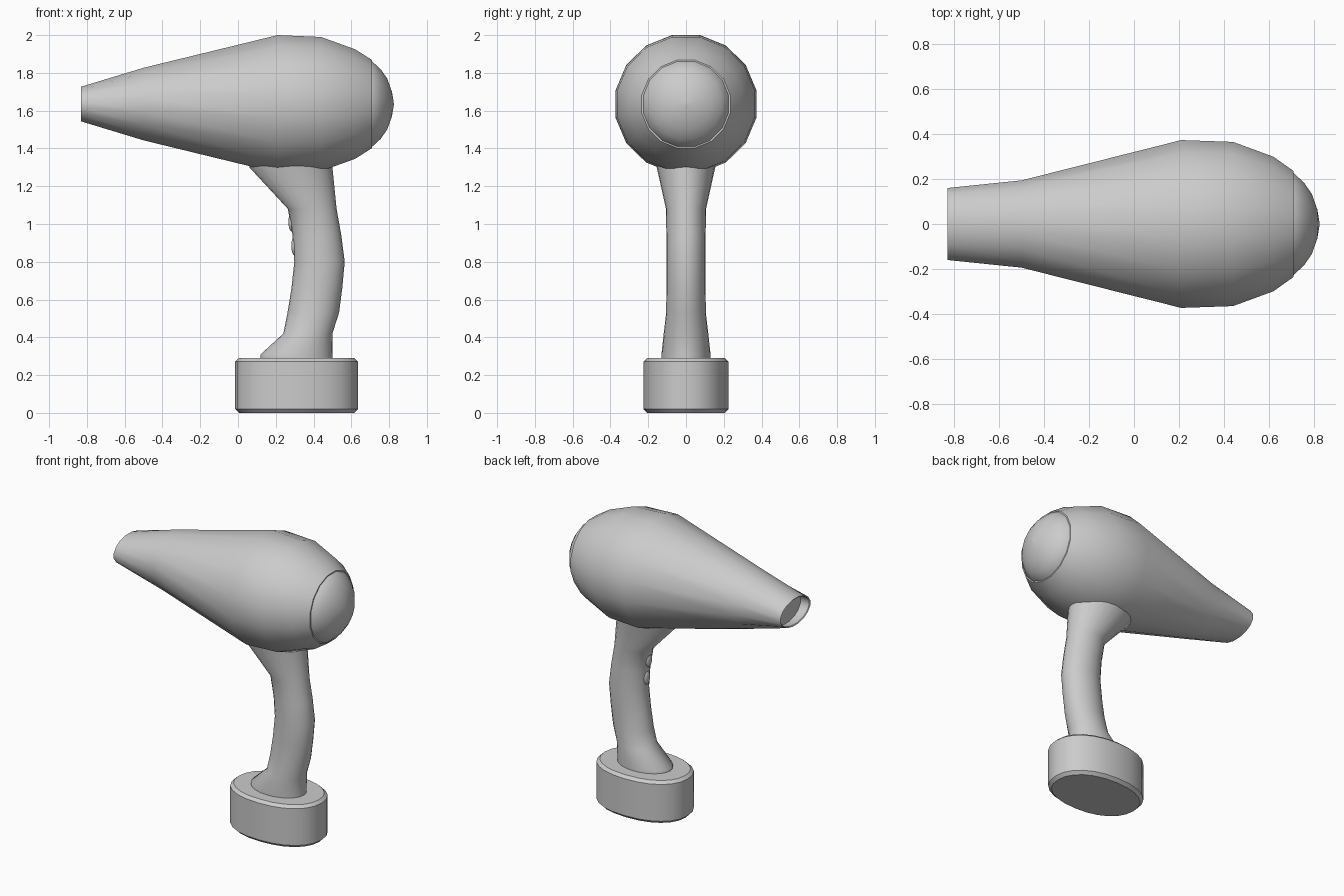
import bpy, bmesh, math
from mathutils import Vector

if "Cube" in bpy.data.objects:
    bpy.data.objects.remove(bpy.data.objects["Cube"])


def finish(name, bm, angle=40):
    bmesh.ops.recalc_face_normals(bm, faces=bm.faces[:])
    me = bpy.data.meshes.new(name)
    bm.to_mesh(me)
    bm.free()
    ob = bpy.data.objects.new(name, me)
    bpy.context.collection.objects.link(ob)
    bpy.ops.object.select_all(action='DESELECT')
    ob.select_set(True)
    bpy.context.view_layer.objects.active = ob
    bpy.ops.object.shade_smooth_by_angle(angle=math.radians(angle))
    return ob


def loft(name, rings, cap_start=True, cap_end=True, angle=40):
    """Skin a list of point loops that all have the same length."""
    bm = bmesh.new()
    loops = [[bm.verts.new(p) for p in ring] for ring in rings]
    n = len(loops[0])
    for a, b in zip(loops, loops[1:]):
        for i in range(n):
            j = (i + 1) % n
            bm.faces.new((a[i], a[j], b[j], b[i]))
    if cap_start:
        bm.faces.new(loops[0])
    if cap_end:
        bm.faces.new(loops[-1])
    return finish(name, bm, angle)


def x_ring(x, ry, rz, n=16, zc=1.635):
    # half-step rotated polygon, enlarged so its flats reach ry / rz
    k = 1 / math.cos(math.pi / n)
    return [Vector((x, ry * k * math.cos(t), zc + rz * k * math.sin(t)))
            for t in ((i + 0.5) * math.tau / n for i in range(n))]


def z_ring(z, x0, x1, ry, n=24, power=2.0):
    def s(v):
        return math.copysign(abs(v) ** (2 / power), v)
    xc, rx = (x0 + x1) / 2, (x1 - x0) / 2
    return [Vector((xc + rx * s(math.cos(t)), ry * s(math.sin(t)), z))
            for t in (i * math.tau / n for i in range(n))]


# Main barrel: recessed outlet disc, thin rim, flared body
body = [(-0.76, 0.152, 0.097), (-0.825, 0.153, 0.085), (-0.83, 0.16, 0.092),
        (-0.5, 0.194, 0.192), (0.21, 0.373, 0.365), (0.44, 0.365, 0.355),
        (0.62, 0.299, 0.29), (0.71, 0.235, 0.233)]
loft("dryer_body", [x_ring(*s) for s in body], angle=45)

# Domed rear cap
cap = [(0.70, 0.228, 0.228), (0.71, 0.226, 0.226), (0.755, 0.185, 0.185),
       (0.79, 0.135, 0.135), (0.815, 0.065, 0.065), (0.825, 0.004, 0.004)]
loft("rear_cap", [x_ring(*s) for s in cap], angle=45)

# Curved grip, flaring into the barrel and the foot
grip = [(0.28, 0.12, 0.50, 0.13), (0.31, 0.12, 0.50, 0.13),
        (0.42, 0.24, 0.50, 0.118), (0.53, 0.262, 0.535, 0.105),
        (0.66, 0.283, 0.552, 0.104), (0.80, 0.298, 0.565, 0.104),
        (0.94, 0.289, 0.547, 0.104), (1.08, 0.264, 0.522, 0.106),
        (1.30, 0.06, 0.50, 0.155), (1.36, 0.06, 0.495, 0.165)]
loft("handle", [z_ring(*s) for s in grip], angle=50)

# Oval base with chamfered rims
base = [(0.0, 0.005, 0.615, 0.205), (0.02, -0.015, 0.635, 0.225),
        (0.272, -0.015, 0.635, 0.225), (0.29, 0.005, 0.615, 0.205)]
loft("base", [z_ring(*s, power=2.2) for s in base], angle=35)

# Two low switches on the front of the grip
for i, (x, z) in enumerate(((0.283, 1.01), (0.298, 0.885))):
    bm = bmesh.new()
    bmesh.ops.create_uvsphere(bm, u_segments=12, v_segments=8, radius=1)
    bmesh.ops.scale(bm, vec=(0.016, 0.03, 0.05), verts=bm.verts)
    bmesh.ops.translate(bm, vec=(x, 0, z), verts=bm.verts)
    finish("switch_%d" % (i + 1), bm)
